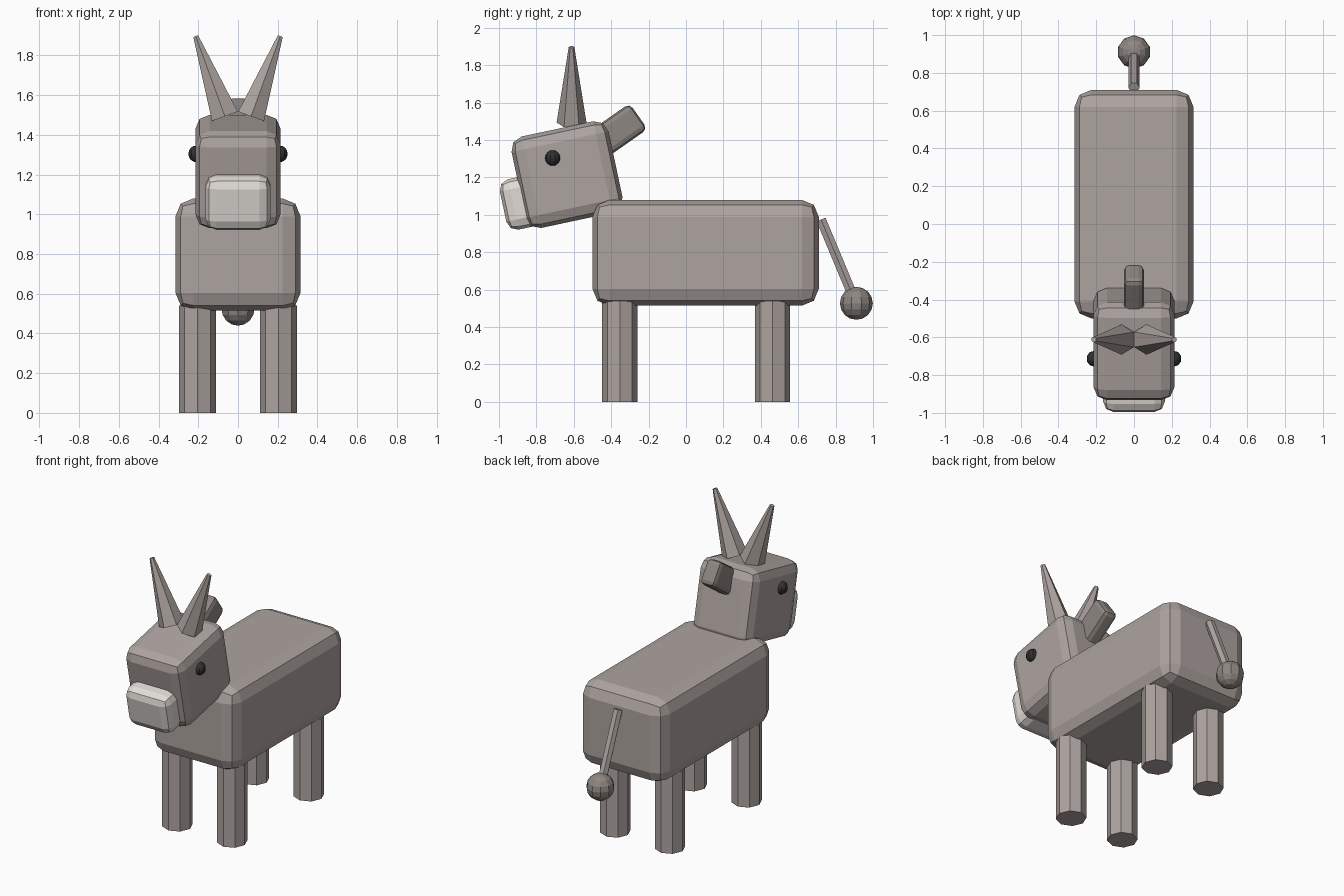
import bpy, bmesh
from math import radians
from mathutils import Vector, Matrix

if "Cube" in bpy.data.objects:
    bpy.data.objects.remove(bpy.data.objects["Cube"])


def material(name, r, g, b):
    m = bpy.data.materials.new(name)
    m.diffuse_color = (r, g, b, 1)
    m.use_nodes = True
    m.node_tree.nodes["Principled BSDF"].inputs["Base Color"].default_value = m.diffuse_color
    return m


COAT = material("coat", 0.42, 0.37, 0.35)
PALE = material("pale", 0.75, 0.71, 0.67)
DARK = material("dark", 0.27, 0.24, 0.22)
BLACK = material("black", 0.03, 0.03, 0.03)


def finish(name, bm, mat):
    me = bpy.data.meshes.new(name)
    bm.to_mesh(me)
    bm.free()
    me.materials.append(mat)
    ob = bpy.data.objects.new(name, me)
    bpy.context.collection.objects.link(ob)
    return ob


def rounded_box(name, center, size, bevel, tilt=0, mat=COAT):
    bm = bmesh.new()
    bmesh.ops.create_cube(bm, size=1)
    bmesh.ops.scale(bm, vec=size, verts=bm.verts)
    ob = finish(name, bm, mat)
    ob.location = center
    ob.rotation_euler.x = radians(tilt)
    mod = ob.modifiers.new("bevel", 'BEVEL')
    mod.width = bevel
    mod.segments = 2


def rod(name, a, b, r1, r2, sides, spin=0, mat=COAT):
    """Cone or cylinder running from point a to point b."""
    a, b = Vector(a), Vector(b)
    d = b - a
    turn = Vector((0, 0, 1)).rotation_difference(d).to_matrix().to_4x4()
    bm = bmesh.new()
    bmesh.ops.create_cone(
        bm, cap_ends=True, segments=sides, radius1=r1, radius2=r2, depth=d.length,
        matrix=Matrix.Translation((a + b) / 2) @ turn @ Matrix.Rotation(radians(spin), 4, 'Z'))
    finish(name, bm, mat)


def ball(name, center, r, mat):
    bm = bmesh.new()
    bmesh.ops.create_uvsphere(bm, u_segments=10, v_segments=8, radius=r,
                              matrix=Matrix.Translation(center))
    finish(name, bm, mat)


# body, head, muzzle and neck tuft
rounded_box("body", (0, 0.105, 0.797), (0.63, 1.21, 0.565), 0.09)
rounded_box("head", (0, -0.636, 1.215), (0.428, 0.53, 0.50), 0.07, 12)
rounded_box("muzzle", (0, -0.88, 1.065), (0.326, 0.20, 0.275), 0.055, 12, PALE)
rounded_box("mane", (0, -0.397, 1.427), (0.108, 0.35, 0.168), 0.03, 35, DARK)

# legs, ears and eyes on both sides
for side, s in (("left", 1), ("right", -1)):
    for end, y in (("front", -0.354), ("back", 0.462)):
        rod(f"{end}_leg_{side}", (s * 0.204, y, 0), (s * 0.204, y, 0.54), 0.094, 0.094, 8)
    rod(f"ear_{side}", (s * 0.066, -0.612, 1.493), (s * 0.213, -0.612, 1.897), 0.08, 0.015, 6)
    ball(f"eye_{side}", (s * 0.21, -0.713, 1.304), 0.042, BLACK)

# tail with a round tuft
rod("tail", (0, 0.722, 0.975), (0, 0.909, 0.527), 0.03, 0.03, 6, 30)
ball("tail_tuft", (0, 0.911, 0.527), 0.088, DARK)
